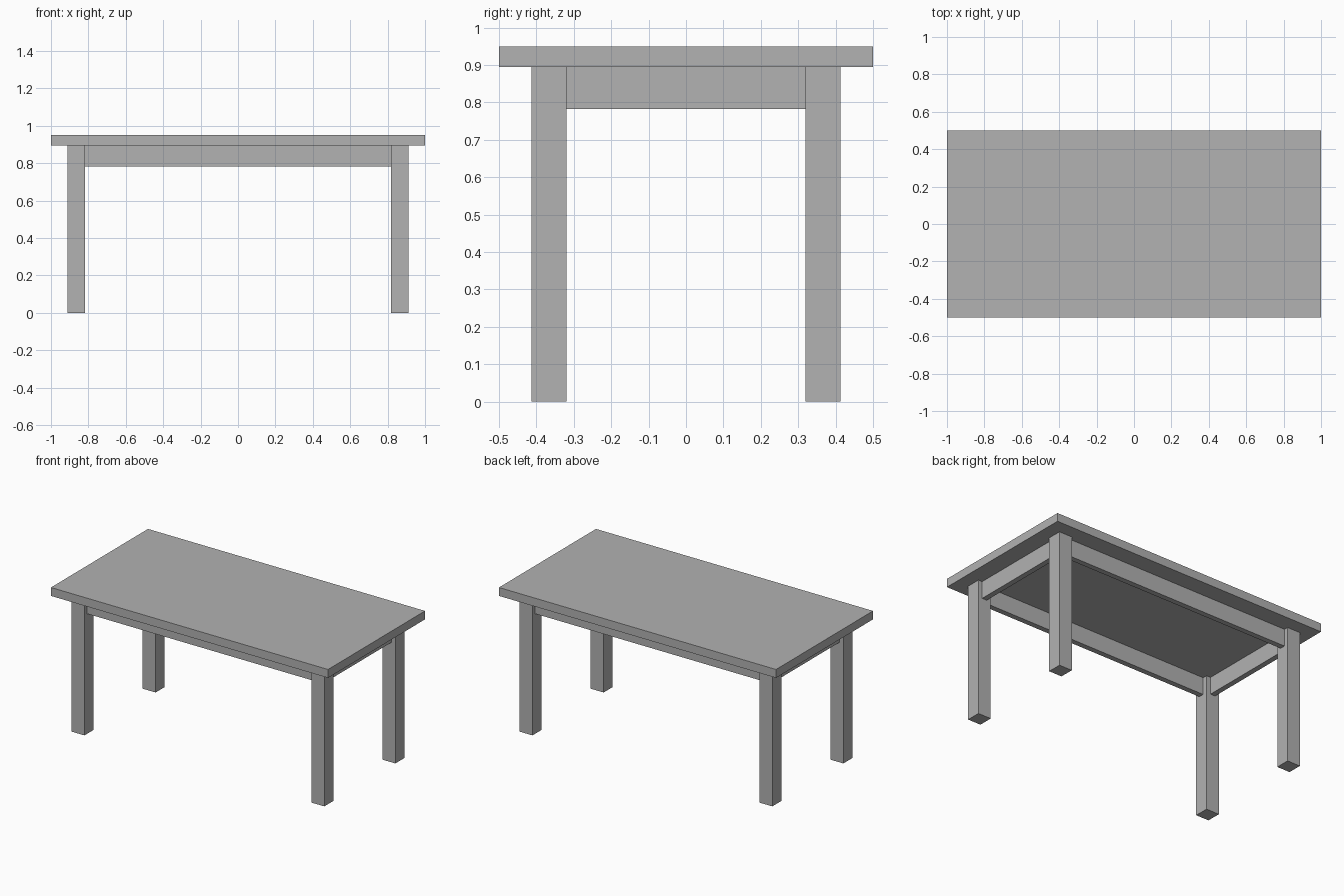
import bpy

cube = bpy.data.objects.get("Cube")
if cube:
    bpy.data.objects.remove(cube, do_unlink=True)

# Single plain grey for the whole table
GREY = (0.445, 0.445, 0.445, 1)
grey = bpy.data.materials.new("plain grey")
grey.use_nodes = True
grey.diffuse_color = GREY
grey.node_tree.nodes["Principled BSDF"].inputs["Base Color"].default_value = GREY


def box(name, low, high):
    """Axis-aligned block between two opposite corners."""
    size = [h - l for l, h in zip(low, high)]
    middle = [(h + l) / 2 for l, h in zip(low, high)]
    bpy.ops.mesh.primitive_cube_add(size=1, location=middle)
    obj = bpy.context.object
    obj.name = obj.data.name = name
    obj.scale = size
    bpy.ops.object.transform_apply(location=False, rotation=False, scale=True)
    obj.data.materials.append(grey)
    return obj


TOP, UNDERSIDE, APRON_BOTTOM = 0.95, 0.895, 0.783
OUT_X, OUT_Y = 0.912, 0.413     # outer faces of the legs
LEG = 0.093                     # leg width
INSET, THICK = 0.028, 0.035     # apron setback and thickness
IN_X, IN_Y = OUT_X - LEG, OUT_Y - LEG

# Table top
box("table_top", (-1, -0.5, UNDERSIDE), (1, 0.5, TOP))

# Four square legs
for x_name, sx in (("left", 1), ("right", -1)):
    for y_name, sy in (("front", -1), ("back", 1)):
        xs = sorted((sx * IN_X, sx * OUT_X))
        ys = sorted((sy * IN_Y, sy * OUT_Y))
        box(f"{y_name}_{x_name}_leg", (xs[0], ys[0], 0), (xs[1], ys[1], UNDERSIDE))

# Long aprons between the legs
for name, s in (("front", -1), ("back", 1)):
    ys = sorted((s * (OUT_Y - INSET - THICK), s * (OUT_Y - INSET)))
    box(f"{name}_apron", (-IN_X, ys[0], APRON_BOTTOM), (IN_X, ys[1], UNDERSIDE))

# Short aprons between the legs
for name, s in (("left", 1), ("right", -1)):
    xs = sorted((s * (OUT_X - INSET - THICK), s * (OUT_X - INSET)))
    box(f"{name}_apron", (xs[0], -IN_Y, APRON_BOTTOM), (xs[1], IN_Y, UNDERSIDE))
